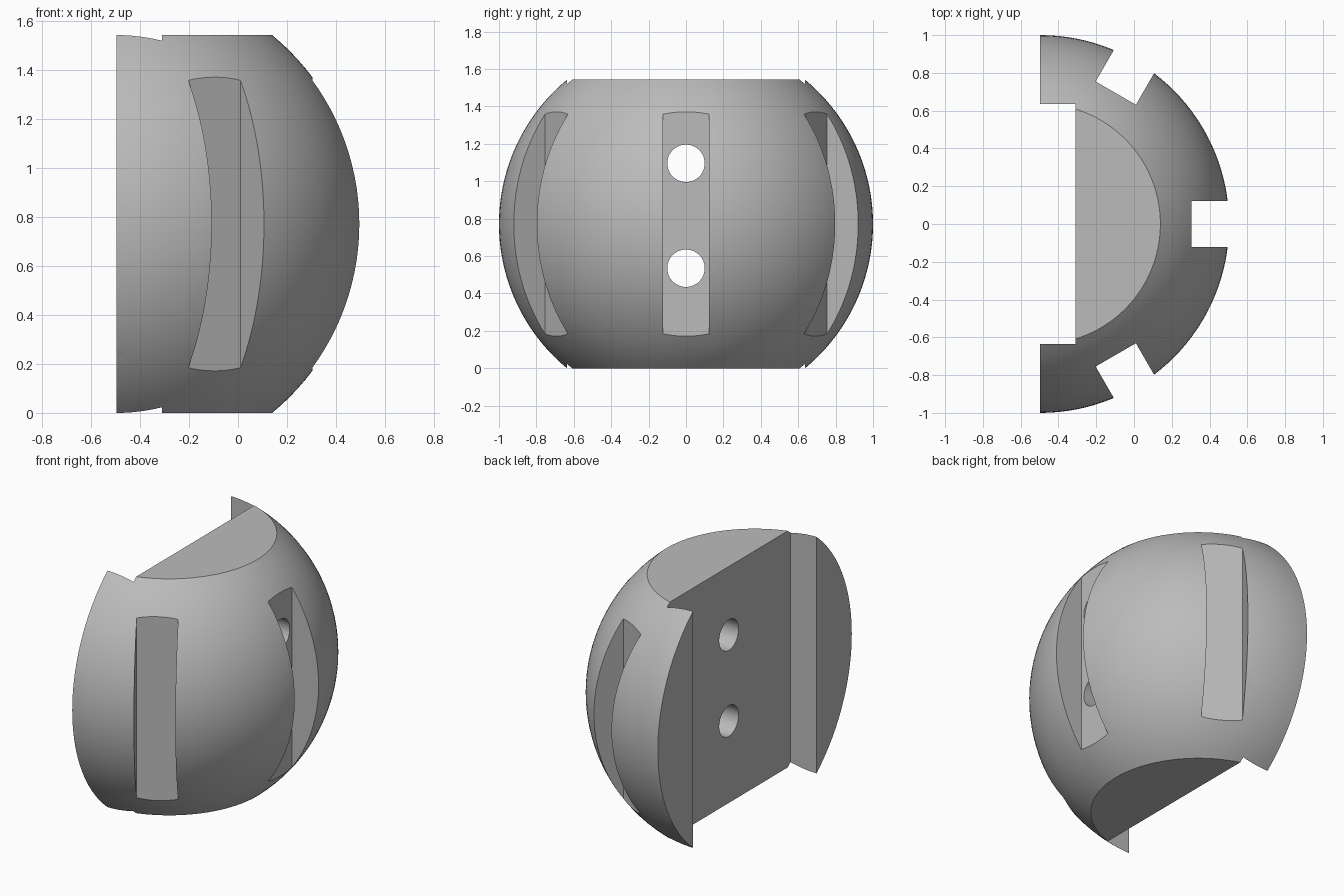
import bpy
from math import pi, radians
from mathutils import Matrix, Vector

default = bpy.data.objects.get("Cube")
if default:
    bpy.data.objects.remove(default, do_unlink=True)

HALF_H = 0.7715                       # half height between the flat caps
CENTRE = Vector((-0.4965, 0, HALF_H))  # centre of the sphere
FLOOR = 0.80                          # distance of slot floors from centre

grey = bpy.data.materials.new("plain grey")
grey.use_nodes = True
colour = (0.5, 0.5, 0.5, 1)
grey.diffuse_color = colour
grey.node_tree.nodes["Principled BSDF"].inputs["Base Color"].default_value = colour


def box(name, lo, hi, turn=0):
    """Box given by corners relative to the sphere centre, turned about z."""
    lo, hi = Vector(lo), Vector(hi)
    bpy.ops.mesh.primitive_cube_add(size=1)
    ob = bpy.context.object
    ob.name = name
    ob.data.transform(Matrix.Translation(CENTRE) @ Matrix.Rotation(turn, 4, "Z")
                      @ Matrix.Translation((lo + hi) / 2)
                      @ Matrix.Diagonal((*(hi - lo), 1)))
    return ob


def combine(target, cutter, operation="DIFFERENCE"):
    mod = target.modifiers.new("cut", "BOOLEAN")
    mod.operation, mod.object, mod.solver = operation, cutter, "EXACT"
    bpy.context.view_layer.objects.active = target
    bpy.ops.object.modifier_apply(modifier=mod.name)
    bpy.data.objects.remove(cutter, do_unlink=True)


# Half sphere with flat top and bottom
bpy.ops.mesh.primitive_uv_sphere_add(segments=128, ring_count=64, radius=1)
body = bpy.context.object
body.name = "slotted_half_sphere"
body.data.transform(Matrix.Translation(CENTRE))
combine(body, box("half_block", (0, -2, -HALF_H), (2, 2, HALF_H)), "INTERSECT")

# Full height recess in the flat side
combine(body, box("recess_cutter", (-1, -0.636, -2), (0.187, 0.636, 2)))

# Three upright slots around the curved side
for angle in (-60, 0, 60):
    combine(body, box("slot_cutter", (FLOOR, -0.123, -1), (1.5, 0.123, 1), radians(angle)))

# Two bolt holes through the middle slot
for z in (0.535, 1.096):
    bpy.ops.mesh.primitive_cylinder_add(vertices=48, radius=0.1, depth=3)
    hole = bpy.context.object
    hole.data.transform(Matrix.Translation((0, 0, z)) @ Matrix.Rotation(pi / 2, 4, "Y"))
    combine(body, hole)

# Smooth curved faces, crisp cut edges
body.data.materials.clear()
body.data.materials.append(grey)
for face in body.data.polygons:
    face.material_index = 0
bpy.ops.object.select_all(action="DESELECT")
body.select_set(True)
bpy.context.view_layer.objects.active = body
bpy.ops.object.shade_smooth_by_angle(angle=radians(20))
